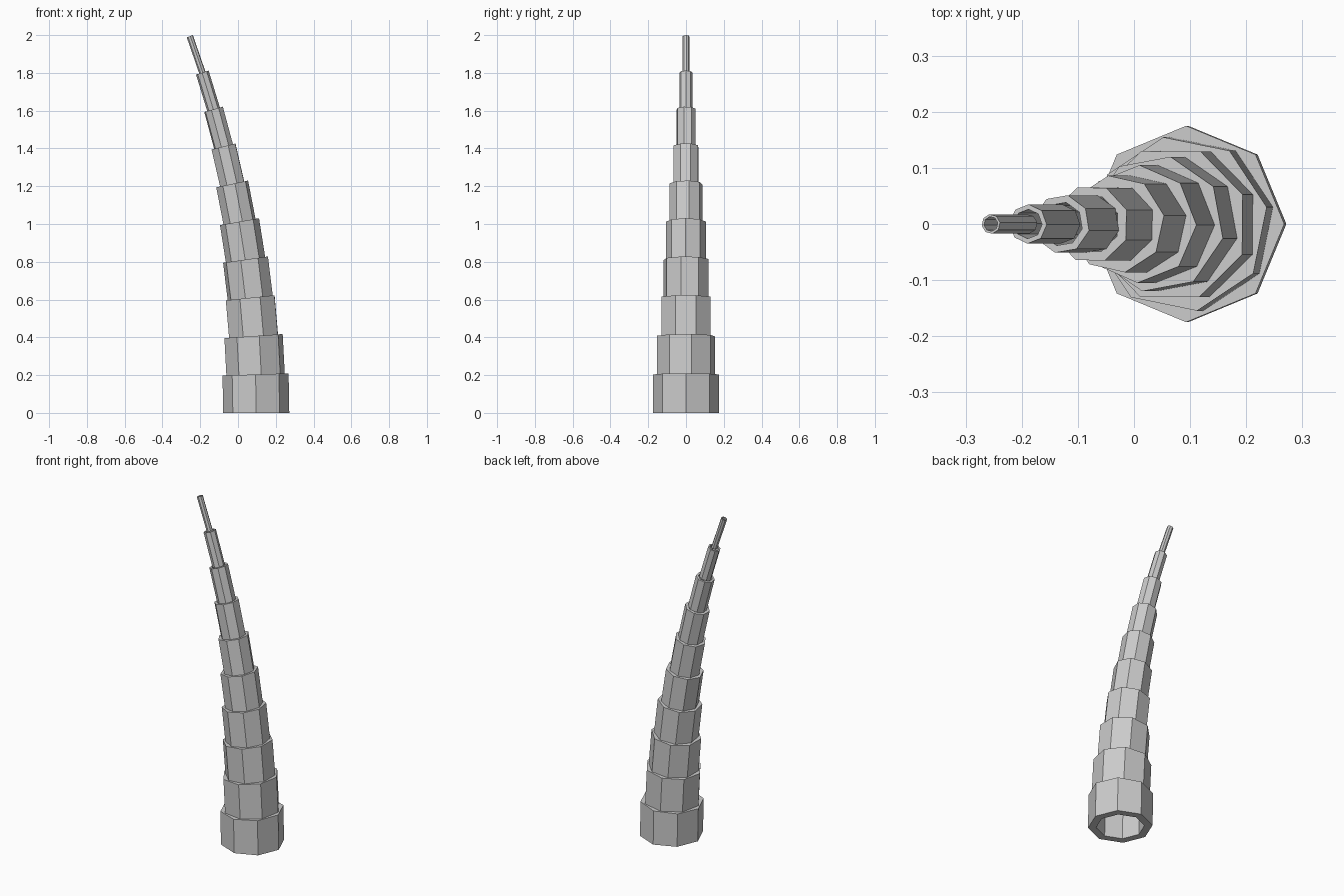
import bpy, bmesh
from math import sin, cos, pi, radians

cube = bpy.data.objects.get("Cube")
if cube:
    bpy.data.objects.remove(cube, do_unlink=True)

SEGMENTS = 10
SIDES = 8
BASE_RADIUS = 0.175
WALL = 0.75              # inner radius as a share of the outer one
BEND = radians(20)       # total lean towards -x
TWIST = radians(11)      # turn added by each segment
ARC = 1.994 / sin(BEND)  # radius of the bent centre line
BASE_X = 0.0965

grey = bpy.data.materials.new("plain_grey")
grey.use_nodes = True
colour = (0.6, 0.6, 0.6, 1)
grey.diffuse_color = colour
grey.node_tree.nodes["Principled BSDF"].inputs["Base Color"].default_value = colour


def ring(bm, step, radius, turn):
    """One octagon set square to the bent centre line."""
    lean = BEND * step / SEGMENTS
    verts = []
    for k in range(SIDES):
        a = turn + 2 * pi * k / SIDES
        reach = ARC + radius * cos(a)
        verts.append(bm.verts.new((BASE_X - ARC + reach * cos(lean),
                                   radius * sin(a), reach * sin(lean))))
    return verts


def tube(index):
    """Hollow octagonal segment with flat rims at both ends."""
    bm = bmesh.new()
    radius = BASE_RADIUS * (SEGMENTS - index) / SEGMENTS
    turn = TWIST * index
    loops = [ring(bm, index, radius, turn),
             ring(bm, index + 1, radius, turn),
             ring(bm, index + 1, radius * WALL, turn),
             ring(bm, index, radius * WALL, turn)]
    for a, b in zip(loops, loops[1:] + loops[:1]):
        for k in range(SIDES):
            n = (k + 1) % SIDES
            bm.faces.new((a[k], a[n], b[n], b[k]))
    bmesh.ops.recalc_face_normals(bm, faces=bm.faces)
    mesh = bpy.data.meshes.new(f"tube_segment_{index + 1}")
    bm.to_mesh(mesh)
    bm.free()
    mesh.materials.append(grey)
    bpy.context.collection.objects.link(bpy.data.objects.new(mesh.name, mesh))


# Stack of shrinking, twisting segments
for i in range(SEGMENTS):
    tube(i)
